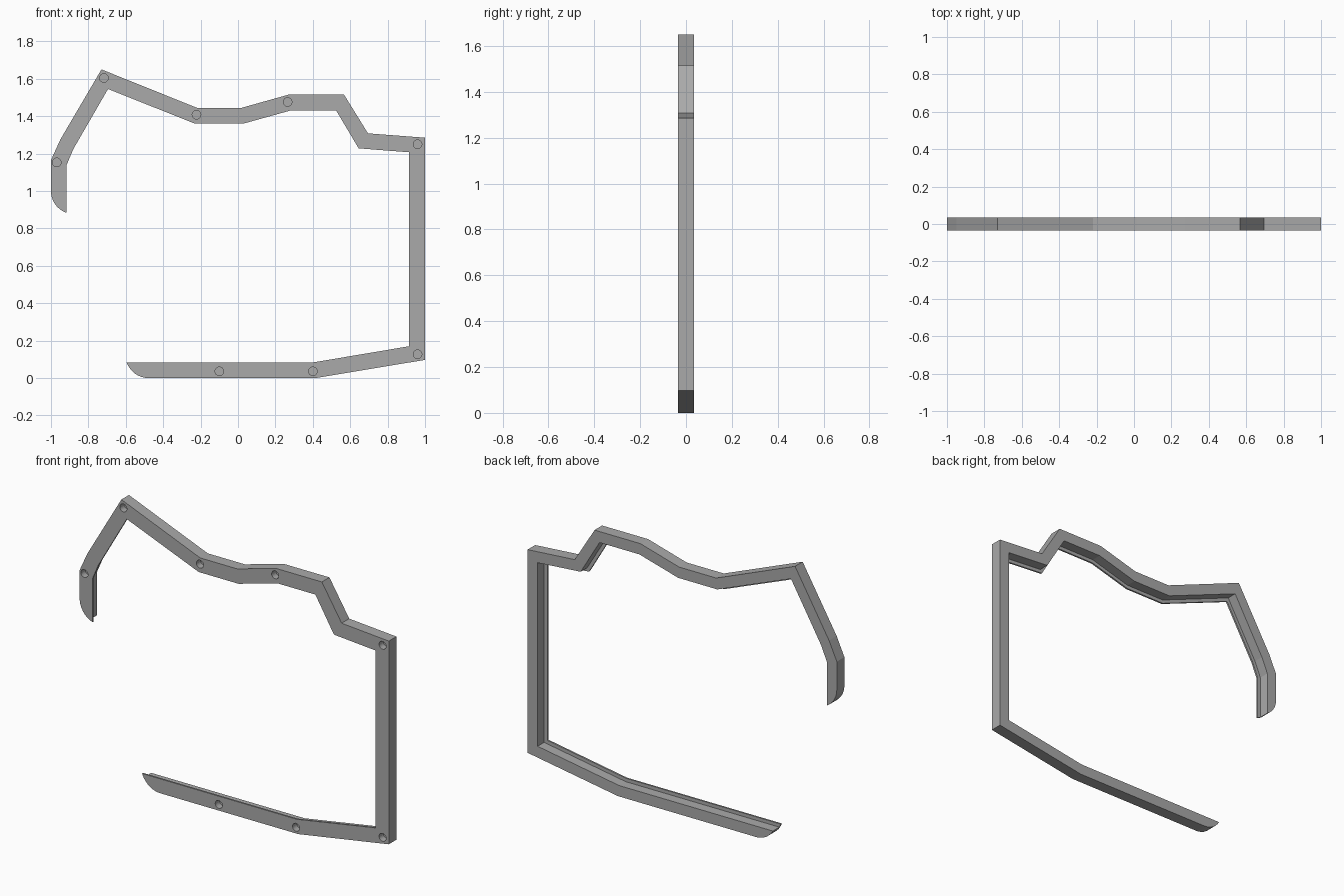
import bpy, bmesh, math
from mathutils import Vector

if "Cube" in bpy.data.objects:
    bpy.data.objects.remove(bpy.data.objects["Cube"], do_unlink=True)

FRONT, BACK, LIP = -0.035, 0.035, 0.01
WIDTH, RADIUS = 0.084, 0.124      # bar width, rounding of the free ends

# Matching outer and inner corners of the bent bar, upper end to lower end
outer = [(-1, 1.0), (-1, 1.165), (-0.95, 1.275), (-0.73, 1.65), (-0.22, 1.445),
         (0.02, 1.445), (0.27, 1.515), (0.567, 1.515), (0.695, 1.308),
         (1, 1.285), (1, 0.097), (0.415, 0), (-0.478, 0)]
inner = [(-0.916, 0.883), (-0.916, 1.14), (-0.88, 1.225), (-0.695, 1.545),
         (-0.23, 1.36), (0.028, 1.36), (0.28, 1.43), (0.525, 1.43),
         (0.645, 1.228), (0.915, 1.207), (0.915, 0.17), (0.405, 0.084),
         (-0.596, 0.084)]


def offset_path(t):
    """Path between the outer (0) and inner (1) edges, run past both ends."""
    path = [Vector(a).lerp(Vector(b), t) for a, b in zip(outer, inner)]
    path[0].y = 0.7
    path[-1].x = -0.8
    return path


def along(d):
    return math.sqrt(RADIUS ** 2 - (RADIUS - d) ** 2)


def prism(name, points, y0, y1):
    """Extrude an outline in x and z from y0 to y1."""
    bm = bmesh.new()
    face = bm.faces.new([bm.verts.new((p[0], y0, p[1])) for p in points])
    ext = bmesh.ops.extrude_face_region(bm, geom=[face], use_keep_orig=True)
    moved = [v for v in ext["geom"] if isinstance(v, bmesh.types.BMVert)]
    bmesh.ops.translate(bm, verts=moved, vec=(0, y1 - y0, 0))
    bmesh.ops.recalc_face_normals(bm, faces=bm.faces)
    mesh = bpy.data.meshes.new(name)
    bm.to_mesh(mesh)
    bm.free()
    obj = bpy.data.objects.new(name, mesh)
    bpy.context.collection.objects.link(obj)
    return obj


def cut(target, cutter):
    cutter.hide_render = True
    mod = target.modifiers.new("cut", "BOOLEAN")
    mod.operation = "DIFFERENCE"
    mod.solver = "EXACT"
    mod.object = cutter
    bpy.context.view_layer.objects.active = target
    bpy.ops.object.modifier_apply(modifier=mod.name)
    bpy.data.objects.remove(cutter, do_unlink=True)


# Bar outline with a rounded nose on each free end
steps = [WIDTH * (i / 8) ** 2 for i in range(1, 8)]
upper_nose = [(-1 + d, 1.0 - along(d)) for d in reversed(steps)]
lower_nose = [(-0.478 - along(d), d) for d in steps]
frame = prism("bent_frame", upper_nose + outer + lower_nose + inner[::-1], FRONT, BACK)

# Rebate along the inner edge, leaving a thin front lip
rebate = offset_path(0.76) + offset_path(1.4)[::-1]
cut(frame, prism("rebate_cutter", rebate, FRONT + LIP, BACK + 0.05))

# Blind screw holes in the front
holes = [(-0.969, 1.153), (-0.717, 1.604), (-0.222, 1.408), (0.265, 1.476),
         (0.96, 1.25), (0.96, 0.127), (0.4, 0.036), (-0.1, 0.036)]
for x, z in holes:
    angles = [math.tau * i / 24 for i in range(24)]
    ring = [(x + 0.023 * math.cos(a), z + 0.023 * math.sin(a)) for a in angles]
    cut(frame, prism("hole_cutter", ring, FRONT - 0.05, FRONT + 0.04))

# Plain grey finish
grey = bpy.data.materials.new("plain_grey")
grey.use_nodes = True
colour = (0.4, 0.4, 0.4, 1)
grey.diffuse_color = colour
grey.node_tree.nodes["Principled BSDF"].inputs["Base Color"].default_value = colour
frame.data.materials.clear()
frame.data.materials.append(grey)
for poly in frame.data.polygons:
    poly.material_index = 0
